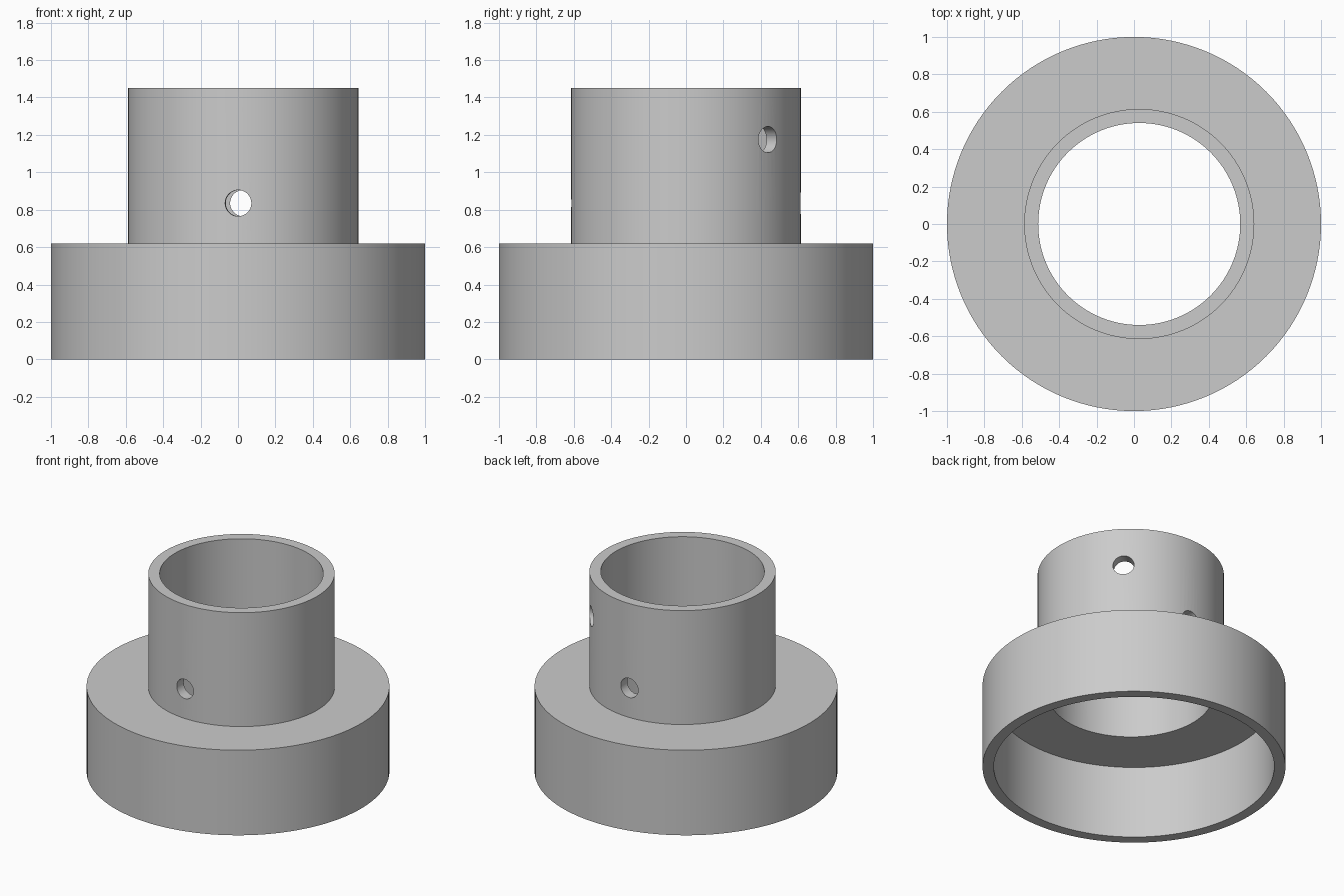
import bpy
import math
from mathutils import Vector

cube = bpy.data.objects.get("Cube")
if cube:
    bpy.data.objects.remove(cube, do_unlink=True)

COLLAR_X = 0.028
HOLE_R = 0.07

grey = bpy.data.materials.new("plain_grey")
grey.use_nodes = True
colour = (0.6, 0.6, 0.6, 1)
grey.diffuse_color = colour
grey.node_tree.nodes["Principled BSDF"].inputs["Base Color"].default_value = colour


def cylinder(name, radius, low, high, x=0.0):
    """Upright cylinder between two heights."""
    bpy.ops.mesh.primitive_cylinder_add(
        vertices=128, radius=radius, depth=high - low,
        location=(x, 0, (low + high) / 2))
    ob = bpy.context.object
    ob.name = name
    ob.data.materials.append(grey)
    return ob


def drill(name, degrees, height):
    """Radial cutter through one side of the collar wall."""
    a = math.radians(degrees)
    out = Vector((math.cos(a), math.sin(a), 0))
    bpy.ops.mesh.primitive_cylinder_add(
        vertices=48, radius=HOLE_R, depth=0.4,
        location=Vector((COLLAR_X, 0, height)) + out * 0.58,
        rotation=out.to_track_quat('Z', 'Y').to_euler())
    ob = bpy.context.object
    ob.name = name
    return ob


def combine(target, other, operation):
    """Apply a boolean and remove the second solid."""
    other.hide_render = True
    mod = target.modifiers.new(operation, 'BOOLEAN')
    mod.operation = operation
    mod.solver = 'EXACT'
    mod.object = other
    bpy.context.view_layer.objects.active = target
    bpy.ops.object.modifier_apply(modifier=mod.name)
    bpy.data.objects.remove(other, do_unlink=True)


# Wide cup with the offset collar on top
adapter = cylinder("stepped_collar_adapter", 1.0, 0.0, 0.62)
combine(adapter, cylinder("collar", 0.615, 0.58, 1.45, COLLAR_X), 'UNION')

# Hollow underside and through bore
combine(adapter, cylinder("cup_cavity", 0.926, -0.2, 0.53), 'DIFFERENCE')
combine(adapter, cylinder("collar_bore", 0.54, 0.3, 1.7, COLLAR_X), 'DIFFERENCE')

# Screw holes: front, back and one higher at the back left
for name, degrees, height in (("front_hole", -92.5, 0.835),
                              ("back_hole", 90, 0.835),
                              ("upper_hole", 45.5, 1.175)):
    combine(adapter, drill(name, degrees, height), 'DIFFERENCE')

# Smooth walls with crisp rims
bpy.ops.object.select_all(action='DESELECT')
adapter.select_set(True)
bpy.context.view_layer.objects.active = adapter
bpy.ops.object.transform_apply(location=True, rotation=True, scale=True)
bpy.ops.object.shade_smooth_by_angle(angle=math.radians(30))
